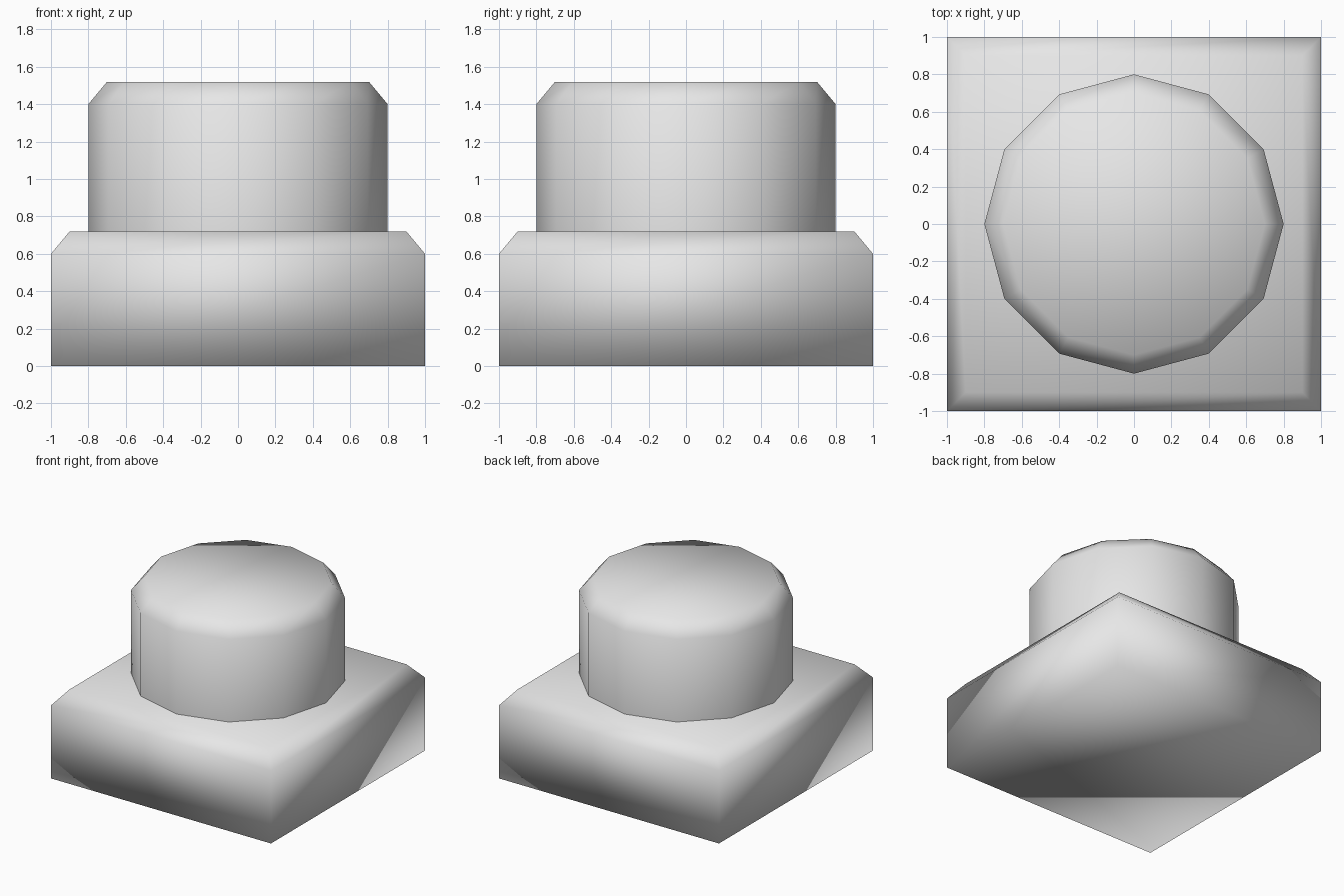
import bpy, bmesh, math

if "Cube" in bpy.data.objects:
    bpy.data.objects.remove(bpy.data.objects["Cube"])

grey = bpy.data.materials.new("plain_grey")
grey.diffuse_color = (0.8, 0.8, 0.8, 1)
grey.use_nodes = True
grey.node_tree.nodes["Principled BSDF"].inputs["Base Color"].default_value = grey.diffuse_color


def chamfered_prism(name, sides, start_angle, levels, close_bottom):
    """Stack regular polygon rings (radius, height), then cap the ends."""
    bm = bmesh.new()
    rings = []
    for radius, z in levels:
        angles = [start_angle + math.tau * i / sides for i in range(sides)]
        rings.append([bm.verts.new((radius * math.cos(a), radius * math.sin(a), z))
                      for a in angles])
    for low, high in zip(rings, rings[1:]):
        for i in range(sides):
            j = (i + 1) % sides
            bm.faces.new((low[i], low[j], high[j], high[i]))
    bm.faces.new(rings[-1])
    if close_bottom:
        bm.faces.new(rings[0][::-1])
    for face in bm.faces:
        face.smooth = True
    mesh = bpy.data.meshes.new(name)
    bm.to_mesh(mesh)
    bm.free()
    mesh.materials.append(grey)
    obj = bpy.data.objects.new(name, mesh)
    bpy.context.collection.objects.link(obj)
    return obj


# Square base with a chamfered upper rim
diag = math.sqrt(2)
chamfered_prism("square_base", 4, math.pi / 4,
                [(1.0 * diag, 0), (1.0 * diag, 0.6), (0.9 * diag, 0.72)], True)

# Twelve-sided stud with a chamfered upper rim, standing on the base
chamfered_prism("round_stud", 12, 0,
                [(0.8, 0.72), (0.8, 1.4), (0.7, 1.52)], False)
